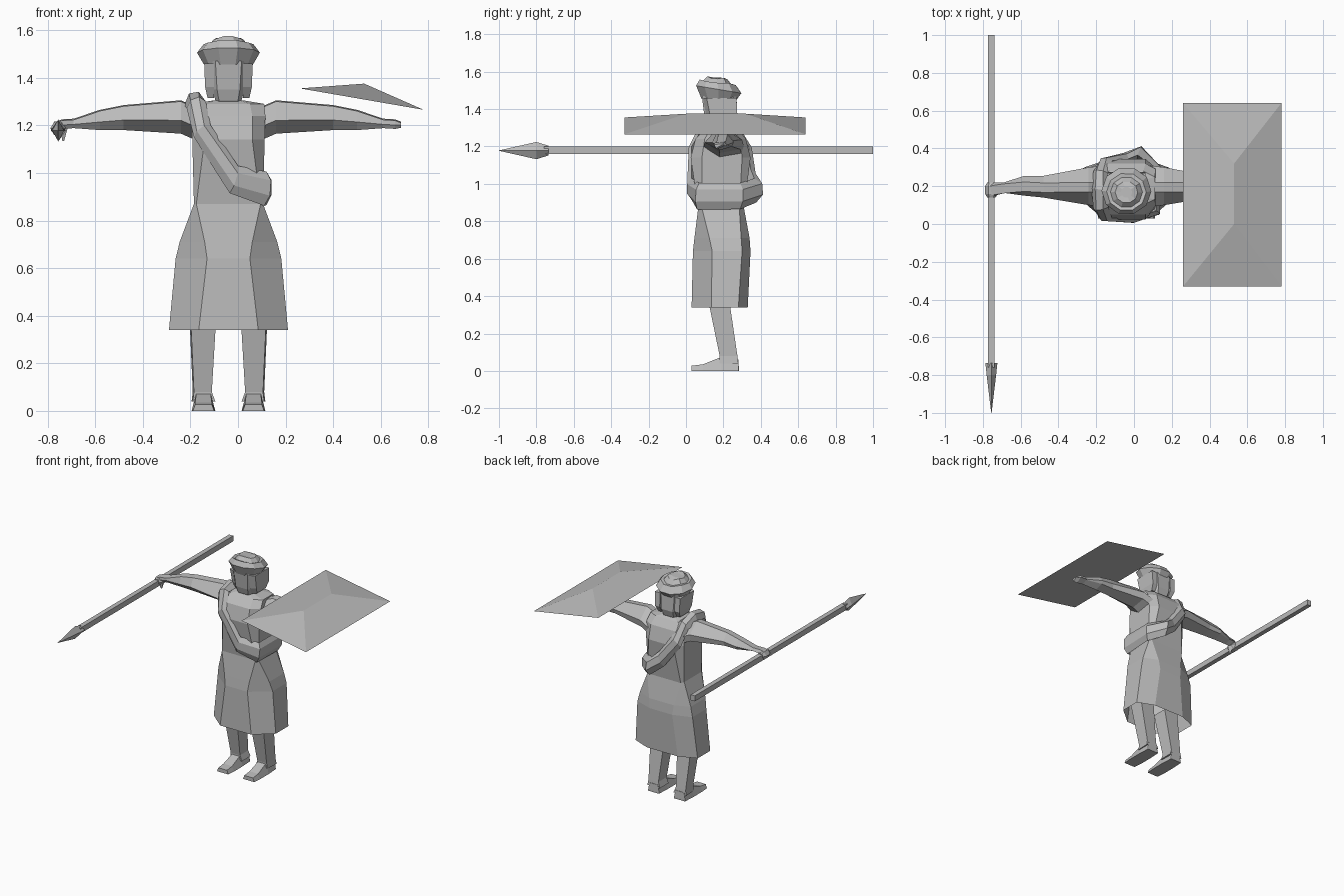
import bpy, bmesh, math
from mathutils import Vector

CX, CY = -0.04, 0.18      # body axis
grey = bpy.data.materials.new("plain grey")
grey.diffuse_color = (0.5, 0.5, 0.5, 1)


def finish(name, bm):
    bmesh.ops.recalc_face_normals(bm, faces=bm.faces[:])
    mesh = bpy.data.meshes.new(name)
    bm.to_mesh(mesh)
    bm.free()
    mesh.materials.append(grey)
    ob = bpy.data.objects.new(name, mesh)
    bpy.context.collection.objects.link(ob)
    return ob


def loft(name, rings, start=True, end=True, loop=False):
    """Skin a list of equally long point rings."""
    bm = bmesh.new()
    rows = [[bm.verts.new(p) for p in r] for r in rings]
    n = len(rows[0])
    pairs = list(zip(rows, rows[1:])) + ([(rows[-1], rows[0])] if loop else [])
    for a, b in pairs:
        for i in range(n):
            j = (i + 1) % n
            bm.faces.new((a[i], a[j], b[j], b[i]))
    if not loop:
        if start:
            bm.faces.new(rows[0])
        if end:
            bm.faces.new(rows[-1])
    return finish(name, bm)


def octa(z, fx, sx, y0, y1, y2, y3, tilt=0.0):
    """Eight-sided ring: front/back half width fx, side half width sx, four depths."""
    pts = [(-fx, y0), (fx, y0), (sx, y1), (sx, y2), (fx, y3), (-fx, y3), (-sx, y2), (-sx, y1)]
    return [(CX + x, y, z + tilt * (y - CY)) for x, y in pts]


def mirrored(rings, side):
    return [[(CX + side * x, y, z) for x, y, z in r] for r in rings]


# Flared robe skirt, open at the hem
loft("robe_skirt", [
    octa(0.34, 0.125, 0.25, 0.03, 0.135, 0.28, 0.33),
    octa(0.64, 0.09, 0.222, 0.037, 0.14, 0.30, 0.345),
    octa(0.71, 0.10, 0.205, 0.045, 0.125, 0.295, 0.34),
    octa(0.87, 0.135, 0.145, 0.065, 0.085, 0.285, 0.31)], start=False, end=False)

# Torso tapering into the collar
loft("torso", [
    octa(0.87, 0.135, 0.145, 0.065, 0.085, 0.285, 0.31),
    octa(1.14, 0.10, 0.152, 0.025, 0.085, 0.30, 0.345),
    octa(1.24, 0.10, 0.155, 0.05, 0.10, 0.29, 0.32),
    octa(1.29, 0.09, 0.15, 0.10, 0.13, 0.25, 0.28),
    octa(1.305, 0.045, 0.06, 0.13, 0.15, 0.22, 0.25)], start=False)

# Legs and feet
for side, label in ((-1, "left"), (1, "right")):
    leg = [[(x0, ya, z), (x1, ya, z), (x1 + 0.005, yb, z), (x0, yb, z)]
           for z, x0, x1, ya, yb in ((0.04, 0.055, 0.15, 0.18, 0.28),
                                    (0.08, 0.07, 0.145, 0.18, 0.275),
                                    (0.42, 0.05, 0.16, 0.11, 0.225))]
    loft(label + "_leg", mirrored(leg, side))
    foot = [[(x0, y, 0), (x1, y, 0), (x1 - i, y, z), (x0 + i, y, z)]
            for y, x0, x1, i, z in ((0.03, 0.06, 0.15, 0.01, 0.028),
                                   (0.09, 0.055, 0.155, 0.015, 0.035),
                                   (0.19, 0.055, 0.155, 0.02, 0.075),
                                   (0.28, 0.06, 0.15, 0.01, 0.06),
                                   (0.283, 0.06, 0.15, 0.01, 0.012))]
    loft(label + "_foot", mirrored(foot, side))

    # Sleeved arm: x offset, low z, high z, front y, back y
    arm = []
    for x, zl, zh, ya, yb in ((0.12, 1.13, 1.27, 0.09, 0.31),
                              (0.20, 1.165, 1.305, 0.10, 0.30),
                              (0.44, 1.18, 1.285, 0.14, 0.255),
                              (0.54, 1.18, 1.265, 0.15, 0.255),
                              (0.65, 1.188, 1.228, 0.165, 0.22),
                              (0.70, 1.185, 1.225, 0.15, 0.22),
                              (0.725, 1.19, 1.215, 0.155, 0.205)):
        zm, ym = zl * 0.5 + zh * 0.5, (ya + yb) / 2
        arm.append([(x, ya, zm - (zh - zl) * 0.1), (x, ym - 0.02, zl), (x, yb - 0.01, zl + 0.02),
                    (x, yb, zm), (x, ym + 0.02, zh), (x, ym - 0.03, zh - 0.005)])
    loft(label + "_arm", mirrored(arm, side))

    # Cloth flap beside the face
    flap = [[(x0, ya, z), (x1, ya + 0.02, z), (x1, yb, z), (x0, yb, z)]
            for z, x0, x1, ya, yb in ((1.315, 0.06, 0.088, 0.13, 0.25),
                                     (1.36, 0.06, 0.098, 0.11, 0.275),
                                     (1.46, 0.06, 0.102, 0.09, 0.27))]
    loft(label + "_head_flap", mirrored(flap, side))

# Fist and thumb wrapped round the spear
loft("spear_fist", [[(-0.755 + r * math.cos(a), y, 1.187 + r * math.sin(a))
                     for a in [i * math.pi / 3 for i in range(6)]]
                    for y, r in ((0.14, 0.022), (0.16, 0.033), (0.20, 0.033), (0.22, 0.022))])
loft("spear_thumb", [[(-0.745, 0.15, 1.18), (-0.715, 0.16, 1.19), (-0.73, 0.20, 1.185)],
                     [(-0.738, 0.165, 1.135), (-0.73, 0.165, 1.135), (-0.734, 0.175, 1.135)]])

# Head and neck
loft("head", [
    octa(1.27, 0.03, 0.05, 0.14, 0.16, 0.22, 0.24),
    octa(1.305, 0.04, 0.055, 0.115, 0.14, 0.24, 0.26),
    octa(1.35, 0.048, 0.068, 0.10, 0.13, 0.25, 0.275),
    octa(1.47, 0.055, 0.08, 0.085, 0.12, 0.25, 0.27)])

# Wrapped cap, flaring then closing, tipped down at the back
def cap_ring(z, r, cy, tilt, wob=0.0):
    return [(CX + r * math.sin(a), cy - r * 0.96 * math.cos(a),
             z - tilt * -r * math.cos(a) + (wob if i % 3 == 0 else 0))
            for i, a in enumerate([k * math.pi / 5 + 0.3 for k in range(10)])]

loft("cap", [cap_ring(1.45, 0.10, 0.175, 0.05),
             cap_ring(1.505, 0.132, 0.175, 0.16),
             cap_ring(1.54, 0.105, 0.170, 0.12, 0.006),
             cap_ring(1.535, 0.085, 0.168, 0.10, 0.008),
             cap_ring(1.562, 0.06, 0.168, 0.08, 0.008),
             cap_ring(1.568, 0.03, 0.168, 0.05)])

# Rolled cloth sash: lower and upper edge at each station of the loop
sash = [((-0.225, 0.19, 1.285), (-0.135, 0.18, 1.30), 0.045),
        ((-0.215, 0.08, 1.27), (-0.135, 0.09, 1.30), 0.03),
        ((-0.185, 0.035, 1.15), (-0.115, 0.03, 1.20), 0.022),
        ((-0.035, 0.03, 0.915), (0.0, 0.03, 1.03), 0.025),
        ((0.11, 0.06, 0.862), (0.12, 0.07, 1.005), 0.025),
        ((0.12, 0.29, 0.865), (0.12, 0.29, 1.005), 0.025),
        ((0.03, 0.375, 0.90), (0.02, 0.365, 1.03), 0.042),
        ((-0.07, 0.355, 0.98), (-0.03, 0.345, 1.08), 0.025),
        ((-0.185, 0.325, 1.14), (-0.115, 0.335, 1.20), 0.025),
        ((-0.215, 0.28, 1.26), (-0.135, 0.27, 1.295), 0.025)]
rings = []
for low, up, bulge in sash:
    low, up = Vector(low), Vector(up)
    mid = (low + up) / 2
    out = mid - Vector((CX, CY, 1.09))
    edge = (up - low).normalized()
    out = (out - edge * out.dot(edge)).normalized()
    rings.append([low, low.lerp(up, 0.3) + out * bulge, low.lerp(up, 0.75) + out * bulge,
                  up, mid - out * 0.03])
loft("sash", rings, loop=True)

# Spear shaft and four-sided point
def square(y, rx, rz):
    return [(-0.755 - rx, y, 1.18 - rz), (-0.755 + rx, y, 1.18 - rz),
            (-0.755 + rx, y, 1.18 + rz), (-0.755 - rx, y, 1.18 + rz)]

def diamond(y, rx, rz):
    return [(-0.755 - rx, y, 1.178), (-0.755, y, 1.178 - rz),
            (-0.755 + rx, y, 1.178), (-0.755, y, 1.178 + rz)]

loft("spear_shaft", [square(-0.76, 0.017, 0.02), square(1.0, 0.017, 0.02)])
loft("spear_point", [diamond(-1.0, 0.001, 0.001), diamond(-0.80, 0.025, 0.046),
                     diamond(-0.735, 0.032, 0.026)])

# Ridged rectangular shield, flat underneath
bm = bmesh.new()
a, b, c, d, e, f = [bm.verts.new(p) for p in (
    (0.26, -0.33, 1.355), (0.78, -0.33, 1.265), (0.78, 0.64, 1.265),
    (0.26, 0.64, 1.355), (0.53, 0.0, 1.375), (0.53, 0.32, 1.375))]
for face in ((a, b, e), (b, c, f, e), (c, d, f), (d, a, e, f), (d, c, b, a)):
    bm.faces.new(face)
finish("shield", bm)
